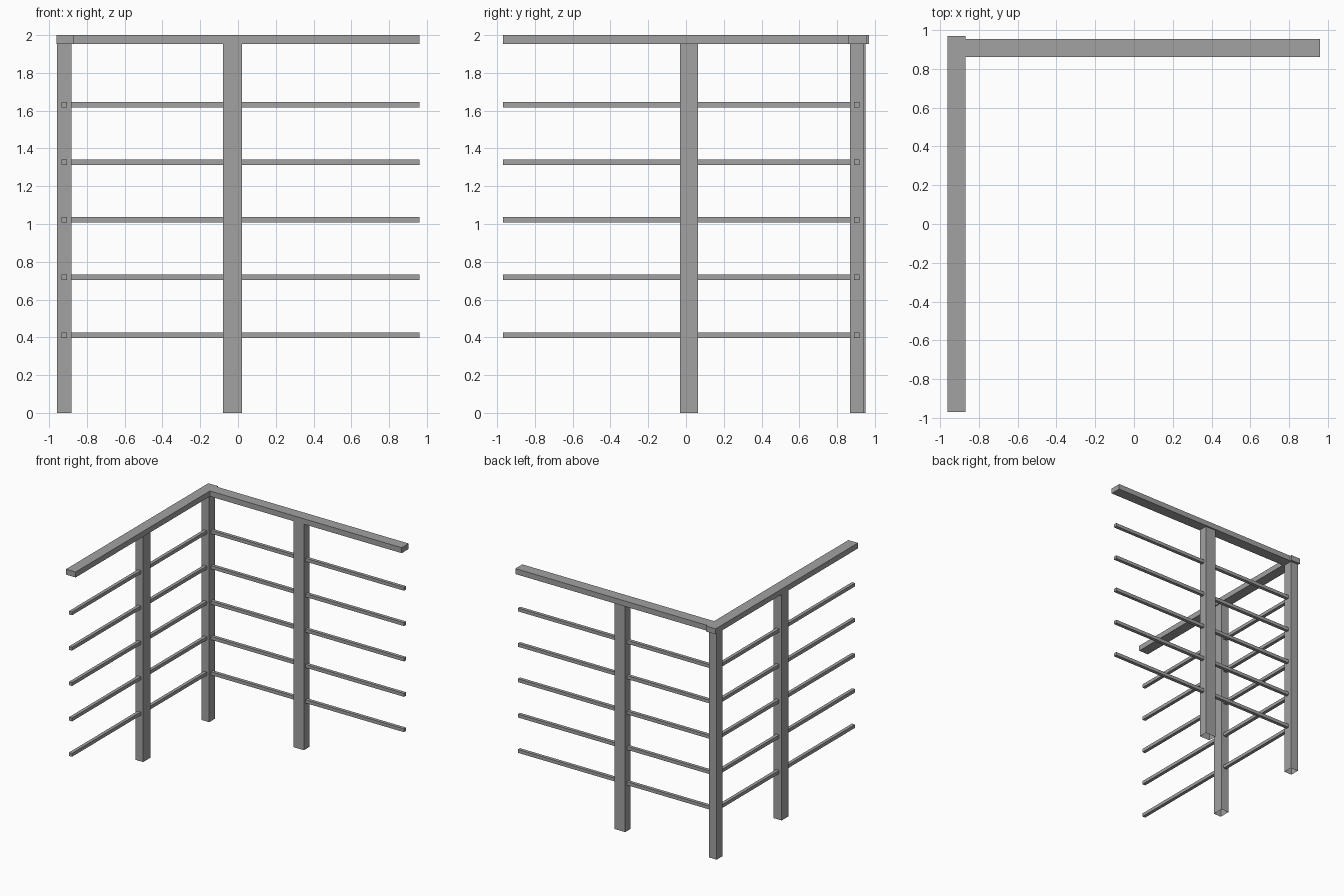
import bpy, bmesh

if "Cube" in bpy.data.objects:
    bpy.data.objects.remove(bpy.data.objects["Cube"])

grey = bpy.data.materials.new("plain grey")
grey.diffuse_color = (0.36, 0.36, 0.36, 1)
grey.use_nodes = True
grey.node_tree.nodes["Principled BSDF"].inputs["Base Color"].default_value = grey.diffuse_color


def box(name, x, y, z, open_bottom=False):
    """Box given by its (min, max) range on each axis."""
    bm = bmesh.new()
    bmesh.ops.create_cube(bm, size=1)
    for v in bm.verts:
        v.co = [r[0] if c < 0 else r[1] for c, r in zip(v.co, (x, y, z))]
    if open_bottom:
        down = [f for f in bm.faces if f.normal.z < -0.9]
        bmesh.ops.delete(bm, geom=down, context='FACES_ONLY')
    mesh = bpy.data.meshes.new(name)
    bm.to_mesh(mesh)
    bm.free()
    mesh.materials.append(grey)
    ob = bpy.data.objects.new(name, mesh)
    bpy.context.collection.objects.link(ob)
    return ob


# posts, open at the foot
POST_Z = (0, 1.955)
box("corner_post", (-0.957, -0.882), (0.867, 0.949), POST_Z, True)
box("back_middle_post", (-0.079, 0.021), (0.867, 0.942), POST_Z, True)
box("side_middle_post", (-0.957, -0.882), (-0.033, 0.064), POST_Z, True)

# hand rails
RAIL_Z = (1.953, 2.0)
box("side_hand_rail", (-0.962, -0.870), (-0.970, 0.970), RAIL_Z)
box("back_hand_rail", (-0.872, 0.960), (0.860, 0.955), RAIL_Z)

# thin horizontal bars, running through the middle posts
H = 0.0145
for i in range(5):
    zc = 0.412 + i * 0.305
    z = (zc - H, zc + H)
    box(f"side_bar_{i + 1}", (-0.919 - H, -0.919 + H), (-0.970, 0.870), z)
    box(f"back_bar_{i + 1}", (-0.885, 0.960), (0.905 - H, 0.905 + H), z)
